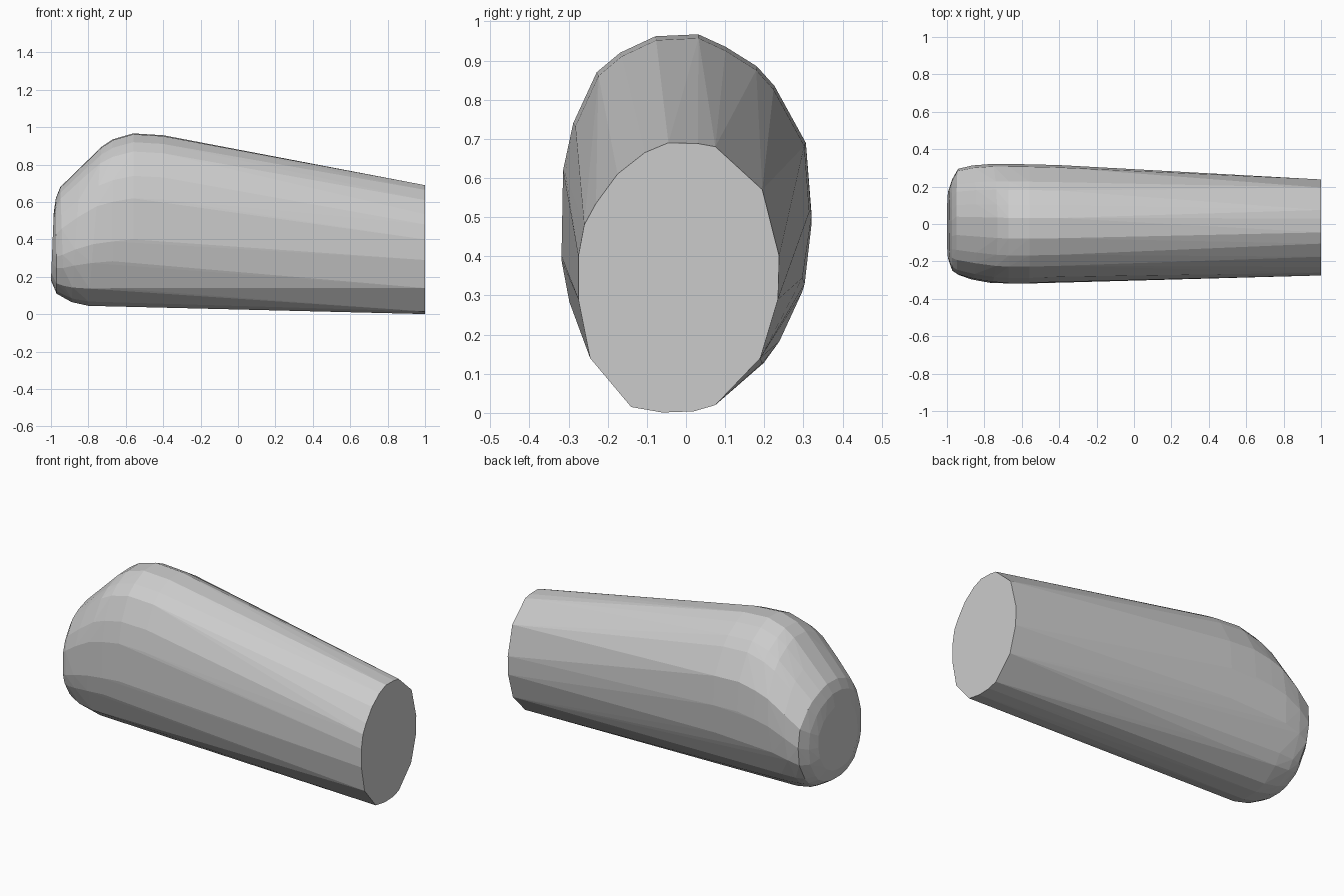
import bpy, bmesh

# Cross-section (y, z) of the narrow cut end
CUT_END = [(-.14, .015), (-.06, .001), (.02, .004), (.075, .02), (.19, .14), (.235, .29),
           (.238, .4), (.195, .57), (.075, .68), (.03, .688), (-.045, .69), (-.105, .665),
           (-.175, .61), (-.23, .535), (-.26, .48), (-.275, .4), (-.275, .29), (-.245, .14)]

# Cross-section (y, z) of the fat end, rescaled for every other ring
FAT = [(-.15, .065), (-.07, .04), (.03, .04), (.1, .06), (.195, .13), (.235, .19), (.3, .35),
       (.318, .52), (.305, .69), (.225, .835), (.18, .885), (.1, .935), (.03, .967),
       (-.08, .962), (-.17, .92), (-.23, .87), (-.29, .74), (-.316, .62), (-.32, .4),
       (-.3, .29), (-.24, .14)]

# Rings: x at bottom, x at top, y min, y max, z min, z max
RINGS = [(-.40, -.40, -.312, .315, .037, .957),
         (-.56, -.56, -.318, .319, .040, .967),
         (-.67, -.67, -.318, .321, .043, .935),
         (-.80, -.73, -.314, .321, .045, .895),
         (-.89, -.84, -.296, .313, .065, .788),
         (-.93, -.95, -.272, .295, .088, .680),
         (-.97, -.974, -.250, .240, .110, .620),
         (-1.0, -.985, -.185, .180, .180, .545)]


def fit(profile, x0, x1, ya, yb, za, zb):
    ys, zs = [p[0] for p in profile], [p[1] for p in profile]
    out = []
    for y, z in profile:
        u = (y - min(ys)) / (max(ys) - min(ys))
        v = (z - min(zs)) / (max(zs) - min(zs))
        out.append((x0 + (x1 - x0) * v, ya + (yb - ya) * u, za + (zb - za) * v))
    return out


# Wrap all the rings in one convex faceted skin
bm = bmesh.new()
points = [(1, y, z) for y, z in CUT_END]
for r in RINGS:
    points += fit(FAT, *r)
for p in points:
    bm.verts.new(p)
bmesh.ops.convex_hull(bm, input=bm.verts[:])
bmesh.ops.delete(bm, geom=[v for v in bm.verts if not v.link_faces], context='VERTS')
bmesh.ops.dissolve_limit(bm, angle_limit=.02, verts=bm.verts[:], edges=bm.edges[:])
bmesh.ops.recalc_face_normals(bm, faces=bm.faces[:])

mesh = bpy.data.meshes.new("tapered_body")
bm.to_mesh(mesh)
bm.free()
bpy.context.collection.objects.link(bpy.data.objects.new("tapered_body", mesh))
